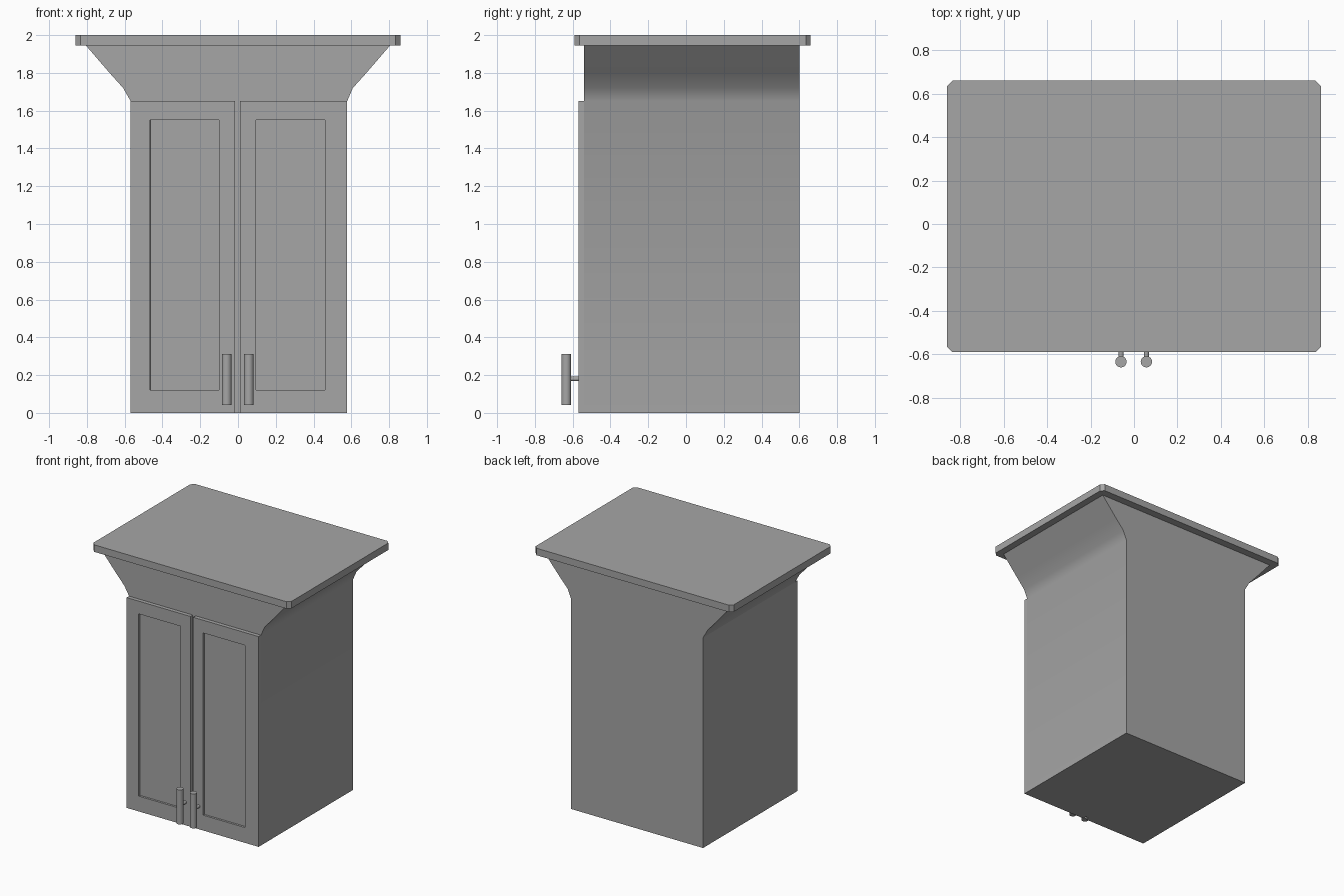
import bpy
import bmesh
import math
from mathutils import Matrix, Vector

default = bpy.data.objects.get("Cube")
if default:
    bpy.data.objects.remove(default)

GREY = (0.38, 0.38, 0.38, 1.0)
grey = bpy.data.materials.new("plain grey")
grey.use_nodes = True
grey.diffuse_color = GREY
grey.node_tree.nodes["Principled BSDF"].inputs["Base Color"].default_value = GREY


def finish(name, bm, smooth_angle=None):
    """Turn a bmesh into a named, coloured object."""
    bmesh.ops.recalc_face_normals(bm, faces=bm.faces)
    mesh = bpy.data.meshes.new(name)
    bm.to_mesh(mesh)
    bm.free()
    mesh.materials.append(grey)
    obj = bpy.data.objects.new(name, mesh)
    bpy.context.collection.objects.link(obj)
    if smooth_angle:
        bpy.ops.object.select_all(action='DESELECT')
        obj.select_set(True)
        bpy.context.view_layer.objects.active = obj
        bpy.ops.object.shade_smooth_by_angle(angle=math.radians(smooth_angle))
    return obj


def box(low, high):
    low, high = Vector(low), Vector(high)
    bm = bmesh.new()
    bmesh.ops.create_cube(bm, size=1)
    bmesh.ops.scale(bm, vec=high - low, verts=bm.verts)
    bmesh.ops.translate(bm, vec=(low + high) / 2, verts=bm.verts)
    return bm


def rod(name, centre, radius, length, sides, turn=0):
    bm = bmesh.new()
    place = Matrix.Translation(centre) @ Matrix.Rotation(turn, 4, 'X')
    bmesh.ops.create_cone(bm, cap_ends=True, segments=sides, radius1=radius,
                          radius2=radius, depth=length, matrix=place)
    return finish(name, bm, 40)


# Cabinet body with flared crown: one front profile extruded backwards
FRONT, BACK = -0.54, 0.60
right_edge = [(0.578, 0), (0.578, 1.65), (0.608, 1.72), (0.68, 1.80), (0.805, 1.945)]
left_edge = [(-0.568, z) if z < 1.7 else (-x, z) for x, z in reversed(right_edge)]
bm = bmesh.new()
face = bm.faces.new([bm.verts.new((x, FRONT, z)) for x, z in right_edge + left_edge])
sweep = bmesh.ops.extrude_face_region(bm, geom=[face], use_keep_orig=True)
moved = [g for g in sweep["geom"] if isinstance(g, bmesh.types.BMVert)]
bmesh.ops.translate(bm, vec=(0, BACK - FRONT, 0), verts=moved)
finish("cabinet_body", bm, 25)

# Top slab with clipped vertical corners
bm = box((-0.86, -0.59, 1.945), (0.86, 0.66, 2.0))
corners = [e for e in bm.edges if abs(e.verts[0].co.z - e.verts[1].co.z) > 0.01]
bmesh.ops.bevel(bm, geom=corners, offset=0.025, segments=1, affect='EDGES')
finish("top_slab", bm)


def door(name, x0, x1, px0, px1):
    """Door slab with a recessed centre panel."""
    bm = box((x0, -0.57, 0), (x1, FRONT, 1.65))
    panel = min(bm.faces, key=lambda f: f.calc_center_median().y)
    bmesh.ops.inset_region(bm, faces=[panel], thickness=0.1)
    middle = panel.calc_center_median()
    for v in panel.verts:
        v.co.x = px0 if v.co.x < middle.x else px1
        v.co.z = 0.12 if v.co.z < middle.z else 1.55
    bm.normal_update()
    bmesh.ops.inset_region(bm, faces=[panel], thickness=0.001, depth=-0.015)
    finish(name, bm)


door("right_door", -0.568, -0.015, -0.465, -0.10)
door("left_door", 0.01, 0.578, 0.095, 0.46)

# Bar handles, each on one short post
for side, x in (("right", -0.06), ("left", 0.057)):
    rod(side + "_handle_bar", (x, -0.634, 0.177), 0.026, 0.27, 24)
    rod(side + "_handle_post", (x, -0.594, 0.18), 0.012, 0.06, 16, math.pi / 2)
